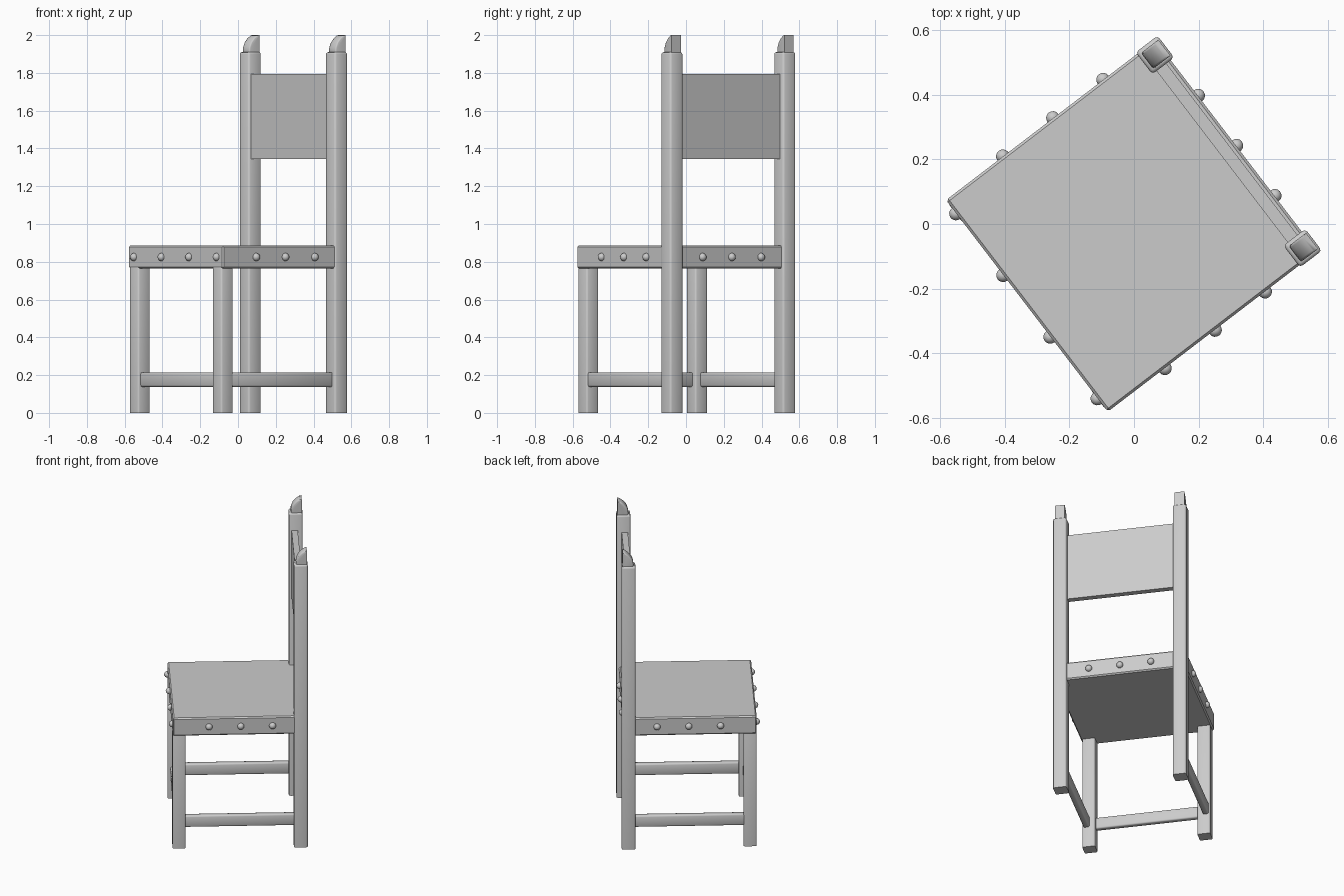
import bpy
import bmesh
from math import radians
from mathutils import Matrix, Vector

if "Cube" in bpy.data.objects:
    bpy.data.objects.remove(bpy.data.objects["Cube"], do_unlink=True)

# The chair is turned on its base: local +x is its back, local y its width
TURN = Matrix.Rotation(radians(37.4), 4, "Z")

GREY = bpy.data.materials.new("plain_grey")
GREY.use_nodes = True
GREY.diffuse_color = (0.6, 0.6, 0.6, 1)
GREY.node_tree.nodes["Principled BSDF"].inputs["Base Color"].default_value = (0.6, 0.6, 0.6, 1)


def finish(name, bm, angle):
    """Turn the mesh into place and shade it, keeping edges above the angle sharp."""
    bmesh.ops.recalc_face_normals(bm, faces=bm.faces)
    bm.transform(TURN)
    mesh = bpy.data.meshes.new(name)
    bm.to_mesh(mesh)
    bm.free()
    mesh.materials.append(GREY)
    obj = bpy.data.objects.new(name, mesh)
    bpy.context.collection.objects.link(obj)
    bpy.ops.object.select_all(action="DESELECT")
    bpy.context.view_layer.objects.active = obj
    obj.select_set(True)
    bpy.ops.object.shade_smooth_by_angle(angle=radians(angle))


def box(name, low, high, bevel=0, segments=1, angle=30, keep_bottom=False):
    """Box between two corners, with optional rounded edges."""
    bm = bmesh.new()
    low, high = Vector(low), Vector(high)
    bmesh.ops.create_cube(bm, size=1)
    bmesh.ops.scale(bm, vec=high - low, verts=bm.verts)
    bmesh.ops.translate(bm, vec=(low + high) / 2, verts=bm.verts)
    if bevel:
        edges = [e for e in bm.edges
                 if not (keep_bottom and all(v.co.z < low.z + 0.001 for v in e.verts))]
        bmesh.ops.bevel(bm, geom=edges, offset=bevel, segments=segments,
                        profile=0.5, affect="EDGES", clamp_overlap=True)
    finish(name, bm, angle)


def finial(name, x, y):
    """Flat-backed tip with a rounded front, extruded across the post."""
    profile = [(0.037, 1.88), (0.037, 2.0), (0.02, 1.997), (0.003, 1.985),
               (-0.016, 1.963), (-0.027, 1.938), (-0.03, 1.918), (-0.022, 1.88)]
    bm = bmesh.new()
    face = bm.faces.new([bm.verts.new((x + d, y - 0.031, z)) for d, z in profile])
    ext = bmesh.ops.extrude_face_region(bm, geom=[face])
    moved = [v for v in ext["geom"] if isinstance(v, bmesh.types.BMVert)]
    bmesh.ops.translate(bm, vec=(0, 0.062, 0), verts=moved)
    # Soften the curved front and leave the back flat
    edges = [e for e in bm.edges
             if abs(e.verts[0].co.y - e.verts[1].co.y) < 0.001
             and all(v.co.x < x + 0.03 for v in e.verts)]
    bmesh.ops.bevel(bm, geom=edges, offset=0.008, segments=2, profile=0.5,
                    affect="EDGES", clamp_overlap=True)
    finish(name, bm, 50)


def stud(name, x, y, normal):
    """Round-headed nail seated in the side of the seat."""
    bm = bmesh.new()
    bmesh.ops.create_uvsphere(bm, u_segments=16, v_segments=10, radius=0.021)
    bmesh.ops.translate(bm, vec=Vector((x, y, 0.825)) + Vector(normal) * 0.001, verts=bm.verts)
    finish(name, bm, 60)


# Seat and back panel
FRONT, BACK, SIDE = -0.417, 0.398, 0.412
box("seat", (FRONT, -SIDE, 0.765), (BACK, SIDE, 0.886), 0.008)
box("back_panel", (0.343, -0.35, 1.345), (0.381, 0.35, 1.795))

# Posts, legs, finials and side stretchers
for side, s in (("left", -1), ("right", 1)):
    y = -s * 0.376
    box(side + "_back_post", (0.3265, y - 0.0425, 0), (0.4115, y + 0.0425, 1.91),
        0.011, 2, 50, True)
    finial(side + "_finial", 0.369, y)
    y = -s * 0.362
    box(side + "_front_leg", (-0.418, y - 0.04, 0), (-0.338, y + 0.04, 0.775),
        0.009, 2, 50, True)
    y = -s * 0.375
    box(side + "_stretcher", (-0.37, y - 0.019, 0.138), (0.36, y + 0.019, 0.215),
        0.009, 2, 50)

# Front stretcher
box("front_stretcher", (-0.402, -0.35, 0.138), (-0.365, 0.35, 0.215), 0.009, 2, 50)

# Nails around the seat
for i in range(4):
    stud("front_stud", FRONT, -0.36 + 0.24 * i, (-1, 0, 0))
for i in range(3):
    offset = 0.195 * (i - 1)
    stud("back_stud", BACK, offset, (1, 0, 0))
    for s in (-1, 1):
        stud("side_stud", offset, s * SIDE, (0, s, 0))
